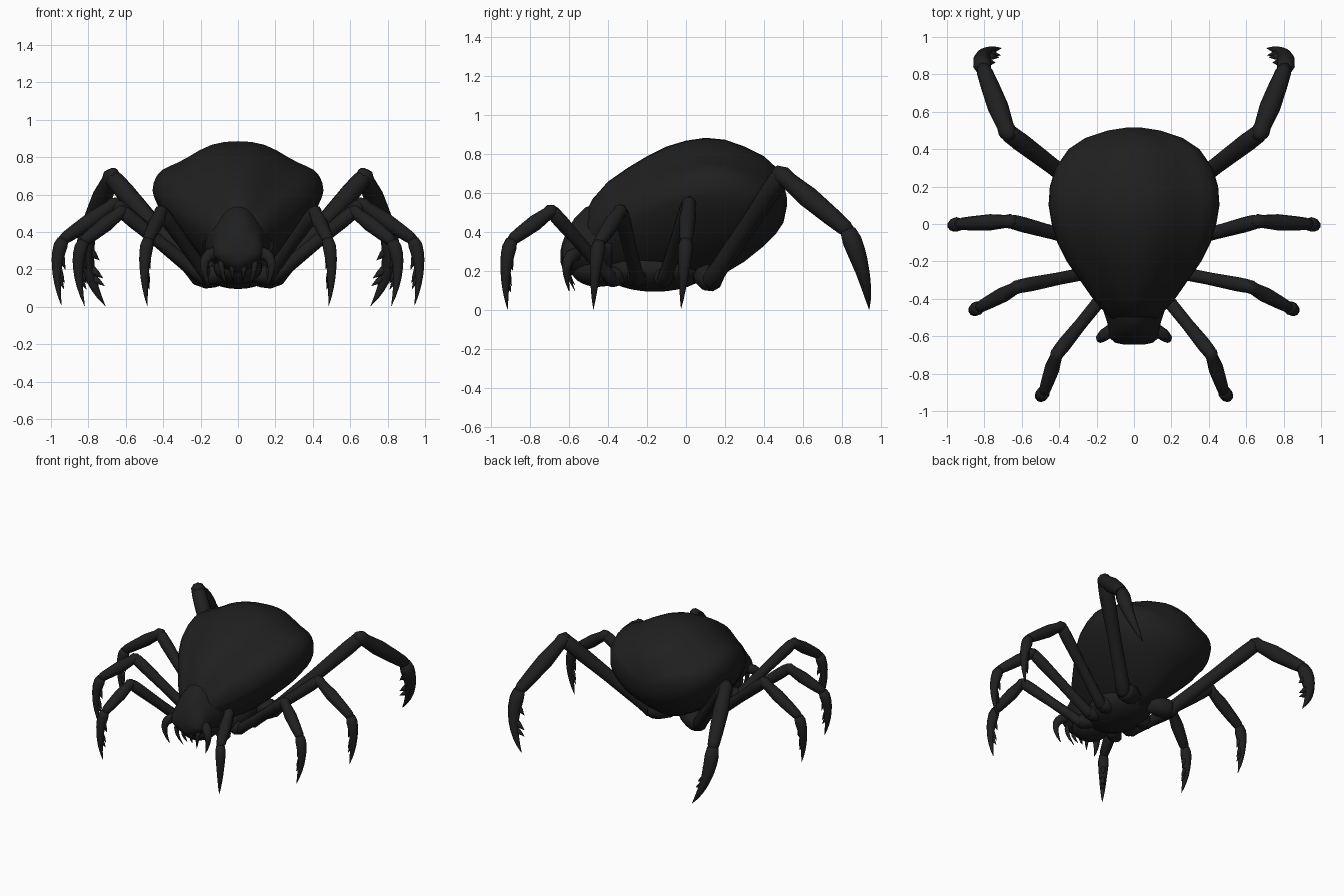
import bpy, bmesh, math
from mathutils import Vector

cube = bpy.data.objects.get("Cube")
if cube:
    bpy.data.objects.remove(cube, do_unlink=True)

shell = bpy.data.materials.new("charcoal shell")
shell.use_nodes = True
COLOUR = (0.014, 0.014, 0.014, 1)
shell.diffuse_color = COLOUR
shell.node_tree.nodes["Principled BSDF"].inputs["Base Color"].default_value = COLOUR


def finish(bm, name, mirror=False):
    """Turn a bmesh into a smooth object, optionally mirrored in x."""
    bmesh.ops.recalc_face_normals(bm, faces=bm.faces)
    mesh = bpy.data.meshes.new(name)
    bm.to_mesh(mesh)
    bm.free()
    mesh.materials.append(shell)
    obj = bpy.data.objects.new(name, mesh)
    bpy.context.collection.objects.link(obj)
    for face in mesh.polygons:
        face.use_smooth = True
    if mirror:
        mod = obj.modifiers.new("Mirror", 'MIRROR')
        mod.use_mirror_merge = False


def skin(bm, rings):
    """Bridge equal rings of points and cap both ends."""
    rows = [[bm.verts.new(p) for p in ring] for ring in rings]
    n = len(rows[0])
    for a, b in zip(rows, rows[1:]):
        for i in range(n):
            j = (i + 1) % n
            bm.faces.new((a[i], a[j], b[j], b[i]))
    bm.faces.new(rows[0])
    bm.faces.new(rows[-1])


def tube(bm, points, radii, sides=10):
    """Round tube through the points with a radius at each one."""
    points = [Vector(p) for p in points]
    rings = []
    for i, p in enumerate(points):
        along = (points[min(i + 1, len(points) - 1)] - points[max(i - 1, 0)]).normalized()
        u = along.cross(Vector((0.3, 1, 0.1))).normalized()
        v = along.cross(u)
        rings.append([p + radii[i] * (u * math.cos(a) + v * math.sin(a))
                      for a in (math.tau * k / sides for k in range(sides))])
    skin(bm, rings)


def limb(bm, a, b, r, profile):
    """Straight segment; profile holds (fraction, radius factor)."""
    a, b = Vector(a), Vector(b)
    tube(bm, [a.lerp(b, t) for t, _ in profile], [r * f for _, f in profile])


def arc(a, mid, b, steps):
    """Points on a smooth curve through a, mid and b."""
    a, mid, b = Vector(a), Vector(mid), Vector(b)
    c = 2 * mid - (a + b) / 2
    return [a * (1 - t) ** 2 + c * 2 * t * (1 - t) + b * t * t
            for t in (i / steps for i in range(steps + 1))]


def ellipsoid(name, centre, size):
    bm = bmesh.new()
    bmesh.ops.create_uvsphere(bm, u_segments=24, v_segments=14, radius=1)
    for v in bm.verts:
        v.co = Vector(centre) + Vector([c * s for c, s in zip(v.co, size)])
    finish(bm, name)


def loft(name, sections, dip):
    """Body from (y, half width, top, widest height, bottom); dip hollows the shoulders."""
    bm = bmesh.new()
    rings = []
    for y, w, top, mid, low in sections:
        ring = []
        for k in range(40):
            c, s = math.cos(math.tau * k / 40), math.sin(math.tau * k / 40)
            power = 2 if s > 0 else 1.4 + 1.2 * max(0, y - 0.1)
            x = math.copysign(abs(c) ** (2 / power), c)
            h = abs(s) ** (2 / power)
            if s > 0:
                h *= (1 - dip * (4 * x * x * (1 - x * x)) ** 2) * (top - mid)
            else:
                h *= low - mid
            ring.append((x * w, y, mid + h))
        rings.append(ring)
    skin(bm, rings)
    finish(bm, name)


loft("abdomen", [
    (-0.52, 0.11, 0.49, 0.38, 0.24), (-0.48, 0.15, 0.57, 0.40, 0.20),
    (-0.40, 0.22, 0.66, 0.44, 0.17), (-0.30, 0.29, 0.73, 0.48, 0.15),
    (-0.20, 0.36, 0.79, 0.53, 0.14), (-0.10, 0.41, 0.84, 0.57, 0.14),
    (0.00, 0.44, 0.87, 0.60, 0.14), (0.10, 0.457, 0.885, 0.62, 0.15),
    (0.20, 0.45, 0.875, 0.62, 0.19), (0.30, 0.42, 0.84, 0.60, 0.25),
    (0.40, 0.35, 0.79, 0.58, 0.33), (0.46, 0.26, 0.735, 0.57, 0.39),
    (0.50, 0.14, 0.66, 0.56, 0.45), (0.517, 0.03, 0.58, 0.56, 0.53),
], 0.2)
loft("head", [
    (-0.38, 0.19, 0.56, 0.33, 0.14), (-0.46, 0.165, 0.55, 0.31, 0.14),
    (-0.52, 0.145, 0.525, 0.3, 0.15), (-0.57, 0.135, 0.475, 0.29, 0.17),
    (-0.61, 0.13, 0.41, 0.28, 0.2), (-0.635, 0.1, 0.345, 0.28, 0.22),
    (-0.645, 0.05, 0.3, 0.28, 0.25),
], 0.1)
ellipsoid("thorax", (0, -0.16, 0.21), (0.2, 0.27, 0.115))
ellipsoid("jaw_base", (0, -0.45, 0.21), (0.13, 0.14, 0.09))

# Mouthparts: outer fangs, then small inner ones
bm = bmesh.new()
tube(bm, arc((0.1, -0.55, 0.29), (0.178, -0.61, 0.24), (0.15, -0.6, 0.1), 8),
     [0.03, 0.034, 0.034, 0.03, 0.026, 0.021, 0.016, 0.01, 0.002])
finish(bm, "outer_fang", True)
bm = bmesh.new()
for x, length in ((0.03, 0.14), (0.08, 0.17)):
    tube(bm, arc((x, -0.57, 0.27), (x * 1.1, -0.605, 0.21), (x * 0.7, -0.57, 0.27 - length), 5),
         [0.02, 0.02, 0.017, 0.013, 0.008, 0.001], 8)
finish(bm, "inner_fangs", True)

# Legs: thickness, then hip, knee, ankle, foot bend and foot tip
LEGS = {
    "front_leg": (0.037, (0.16, -0.38, 0.16), (0.41, -0.69, 0.51),
                  (0.48, -0.895, 0.36), (0.5, -0.925, 0.2), (0.485, -0.915, 0.005)),
    "second_leg": (0.038, (0.19, -0.25, 0.16), (0.62, -0.335, 0.51),
                   (0.825, -0.445, 0.35), (0.855, -0.465, 0.2), (0.82, -0.475, 0.005)),
    "third_leg": (0.039, (0.2, -0.11, 0.16), (0.66, 0.015, 0.55),
                  (0.935, 0.0, 0.36), (0.968, -0.01, 0.21), (0.945, -0.025, 0.01)),
    "hind_leg": (0.05, (0.2, 0.13, 0.155), (0.675, 0.49, 0.695),
                 (0.805, 0.83, 0.41), (0.8, 0.905, 0.2), (0.71, 0.94, 0.005)),
}
THIGH = [(-0.04, 0.7), (0, 1.05), (0.1, 0.95), (0.5, 0.92), (0.85, 1.05), (0.97, 1.0), (1.03, 0.6)]
SHIN = [(-0.1, 0.5), (0, 1.0), (0.1, 0.9), (0.4, 1.12), (0.75, 0.98), (0.95, 0.85), (1.04, 0.6)]
for name, (r, hip, knee, ankle, bend, tip) in LEGS.items():
    bm = bmesh.new()
    # Hip joint running in under the thorax
    hip_in = Vector((0.06, hip[1] * 0.8 - 0.02, 0.18))
    limb(bm, hip_in, Vector(hip) * 1.04, r * 1.25,
         [(0, 0.9), (0.5, 1.1), (0.85, 1.1), (1, 0.9), (1.1, 0.5)])
    limb(bm, hip, knee, r, THIGH)
    limb(bm, knee, ankle, r, SHIN)
    # Curved claw foot
    path = arc(ankle, bend, tip, 8)
    tube(bm, path, [r * f for f in (0.8, 1.0, 0.95, 0.85, 0.72, 0.6, 0.45, 0.27, 0.03)])
    # Barbs along the inner edge
    inward = ((Vector(ankle) + Vector(tip)) / 2 - Vector(bend)).normalized()
    for i, size in ((2, 1.0), (4, 0.9), (5, 0.75)):
        down = (path[i + 1] - path[i]).normalized()
        start = path[i] + inward * r * 0.3
        limb(bm, start, start + (inward * 1.2 + down * 1.4) * r * size, r * 0.55 * size,
             [(0, 1), (0.5, 0.65), (1, 0.03)])
    finish(bm, name, True)
